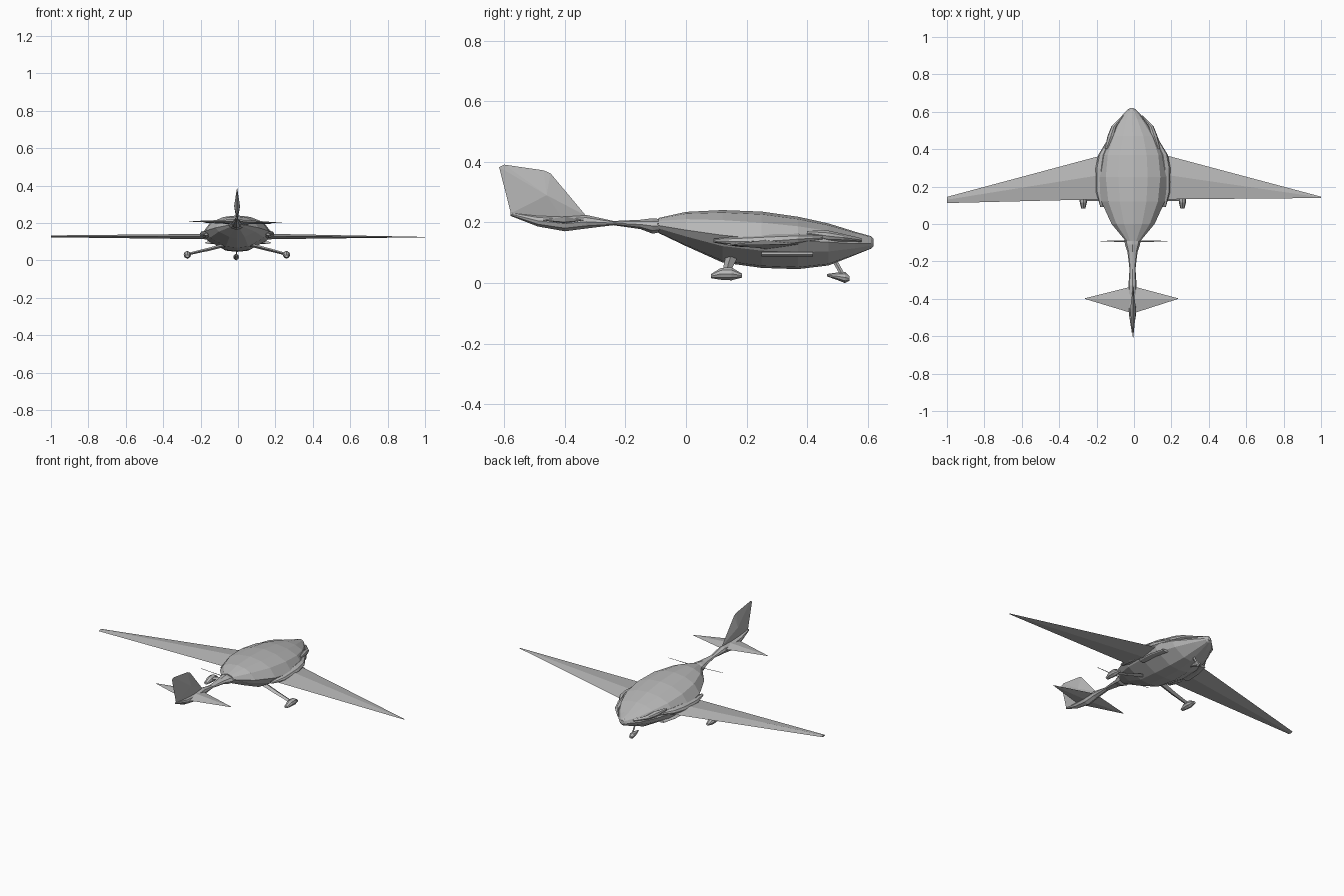
import bpy
import bmesh
from mathutils import Vector

cube = bpy.data.objects.get("Cube")
if cube:
    bpy.data.objects.remove(cube, do_unlink=True)

grey = bpy.data.materials.new("light_grey")
grey.use_nodes = True
COLOUR = (0.48, 0.48, 0.48, 1)
grey.diffuse_color = COLOUR
grey.node_tree.nodes["Principled BSDF"].inputs["Base Color"].default_value = COLOUR


def finish(name, bm):
    """Turn a bmesh into a flat-shaded grey object."""
    bmesh.ops.recalc_face_normals(bm, faces=bm.faces)
    mesh = bpy.data.meshes.new(name)
    bm.to_mesh(mesh)
    bm.free()
    mesh.materials.append(grey)
    obj = bpy.data.objects.new(name, mesh)
    bpy.context.collection.objects.link(obj)
    return obj


def loft(name, rings):
    """Skin a row of equal-sized rings and cap both ends."""
    bm = bmesh.new()
    rows = [[bm.verts.new(p) for p in ring] for ring in rings]
    n = len(rows[0])
    for a, b in zip(rows, rows[1:]):
        for i in range(n):
            j = (i + 1) % n
            bm.faces.new((a[i], a[j], b[j], b[i]))
    bm.faces.new(rows[0])
    bm.faces.new(rows[-1])
    return finish(name, bm)


def section(profile, x, y, half, low, mid, high):
    """Cross-section in xz from a half profile, mirrored across the middle."""
    def height(t):
        return mid + t * ((high - mid) if t > 0 else (mid - low))
    right = [(x + u * half, y, height(t)) for u, t in profile]
    left = [(x - u * half, y, height(t)) for u, t in reversed(profile) if u > 0]
    return right + left


def ridged_plate(name, outline, ridge, thickness):
    """Upright plate in the yz plane, thickest at one ridge point."""
    bm = bmesh.new()
    rim = [bm.verts.new((-0.005, y, z)) for y, z in outline]
    for side in (-1, 1):
        peak = bm.verts.new((-0.005 + side * thickness, *ridge))
        for a, b in zip(rim, rim[1:] + rim[:1]):
            bm.faces.new((a, b, peak))
    return finish(name, bm)


def bar(name, start, end, w0, w1):
    """Tapered four-sided bar between two points."""
    start, end = Vector(start), Vector(end)
    axis = (end - start).normalized()
    u = axis.cross(Vector((0, 1, 0))).normalized()
    v = axis.cross(u)
    return loft(name, [[c + u * w * 0.5, c + v * w, c - u * w * 0.5, c - v * w]
                       for c, w in ((start, w0), (end, w1))])


# Fuselage: y, half width, bottom, widest height, top
HULL = [(0, 1), (0.42, 0.9), (0.78, 0.6), (1, 0), (0.85, -0.4), (0.35, -0.93), (0, -1)]
stations = [
    (-0.09, 0.04, 0.165, 0.19, 0.215),
    (0.00, 0.115, 0.122, 0.175, 0.235),
    (0.12, 0.17, 0.068, 0.158, 0.241),
    (0.25, 0.187, 0.05, 0.145, 0.236),
    (0.37, 0.173, 0.046, 0.14, 0.219),
    (0.47, 0.13, 0.058, 0.135, 0.197),
    (0.56, 0.07, 0.093, 0.13, 0.169),
    (0.61, 0.025, 0.113, 0.13, 0.155),
    (0.619, 0.01, 0.122, 0.132, 0.147),
]
loft("fuselage", [section(HULL, -0.005 if y < 0.5 else -0.012, y, w, lo, mid, hi)
                  for y, w, lo, mid, hi in stations])

# Tail boom
BOX = [(0, 1), (0.75, 0.6), (1, 0), (0.75, -0.6), (0, -1)]
boom = [(-0.085, 0.045, 0.168, 0.211), (-0.11, 0.04, 0.163, 0.214),
        (-0.15, 0.027, 0.178, 0.209), (-0.24, 0.016, 0.191, 0.205),
        (-0.33, 0.022, 0.18, 0.225), (-0.40, 0.026, 0.171, 0.222),
        (-0.49, 0.018, 0.187, 0.224), (-0.58, 0.004, 0.222, 0.234)]
loft("tail_boom", [section(BOX, -0.008, y, w, lo, (lo + hi) / 2, hi)
                   for y, w, lo, hi in boom])

# Tail fin
ridged_plate("tail_fin", [(-0.33, 0.222), (-0.40, 0.20), (-0.578, 0.23), (-0.617, 0.383),
                          (-0.60, 0.391), (-0.47, 0.372), (-0.447, 0.362)],
             (-0.46, 0.29), 0.016)

for side, label in ((-1, "right"), (1, "left")):
    # Main wing: x, leading edge, ridge, trailing edge, centre height, half thickness
    blunt = side < 0
    tip = (1.0, 0.145, 0.13, 0.112) if blunt else (1.0, 0.146, 0.142, 0.139)
    wing = [(0.10, 0.39, 0.27, 0.13, 0.128, 0.018),
            (0.19, 0.362, 0.26, 0.132, 0.128, 0.014),
            (*tip, 0.129 if blunt else 0.125, 0.005 if blunt else 0.001)]
    loft(label + "_wing", [[(side * x, le, z), (side * x, mid, z + t),
                            (side * x, te, z), (side * x, mid, z - t)]
                           for x, le, mid, te, z, t in wing])

    # Wing root fairing
    loft(label + "_root_fairing", [
        section(BOX, side * x - 0.005, y, w, z - t, z, z + t) for x, y, w, z, t in (
            (0.165, 0.09, 0.01, 0.14, 0.006), (0.172, 0.17, 0.026, 0.137, 0.017),
            (0.17, 0.30, 0.03, 0.14, 0.022), (0.16, 0.37, 0.026, 0.145, 0.018),
            (0.125, 0.45, 0.012, 0.15, 0.008))])

    # Nose side fairing
    loft(label + "_nose_fairing", [
        section(BOX, side * x - 0.008, y, w, z - t, z, z + t) for x, y, w, z, t in (
            (0.14, 0.40, 0.008, 0.165, 0.008), (0.116, 0.47, 0.018, 0.155, 0.018),
            (0.10, 0.52, 0.014, 0.15, 0.012), (0.05, 0.58, 0.006, 0.142, 0.006))])

    # Belly scoop
    loft(label + "_belly_scoop", [
        section(BOX, side * x, y, 0.022, 0.088, 0.095, 0.102)
        for x, y in ((0.155, 0.25), (0.15, 0.34), (0.13, 0.42))])

    # Horizontal stabiliser
    tip_x = 0.255 if blunt else 0.24
    loft(label + "_stabiliser", [
        [(side * x - 0.006, le, z), (side * x - 0.006, -0.40, z + t),
         (side * x - 0.006, te, z), (side * x - 0.006, -0.40, z - t)]
        for x, le, te, z, t in ((0, -0.333, -0.478, 0.208, 0.012),
                                (tip_x, -0.397, -0.401, 0.209 if blunt else 0.201, 0.001))])

    # Main landing gear
    wheel_x = side * 0.265 - 0.006
    bar(label + "_gear_leg_upper", (side * 0.06, 0.15, 0.085),
        (side * 0.17, 0.14, 0.056), 0.02, 0.016)
    bar(label + "_gear_leg_lower", (side * 0.165, 0.14, 0.058),
        (wheel_x, 0.135, 0.033), 0.016, 0.013)
    loft(label + "_wheel_pod", [
        section(BOX, wheel_x, y, w, lo, (lo + hi) / 2, hi) for y, w, lo, hi in (
            (0.083, 0.011, 0.016, 0.03), (0.115, 0.019, 0.011, 0.05),
            (0.15, 0.02, 0.009, 0.052), (0.185, 0.009, 0.018, 0.031))])

    # Propeller blade
    bar(label + "_propeller_blade", (side * 0.02, -0.092, 0.195),
        (side * 0.18, -0.092, 0.2 - side * 0.003), 0.004, 0.002).scale.y = 1

# Nose landing gear
bar("nose_gear_leg", (-0.008, 0.49, 0.075), (-0.008, 0.52, 0.022), 0.008, 0.007)
loft("nose_wheel_pod", [
    section(BOX, -0.01, y, w, lo, (lo + hi) / 2, hi) for y, w, lo, hi in (
        (0.465, 0.004, 0.022, 0.03), (0.50, 0.014, 0.01, 0.035),
        (0.525, 0.015, 0.0, 0.037), (0.54, 0.008, 0.008, 0.022))])
